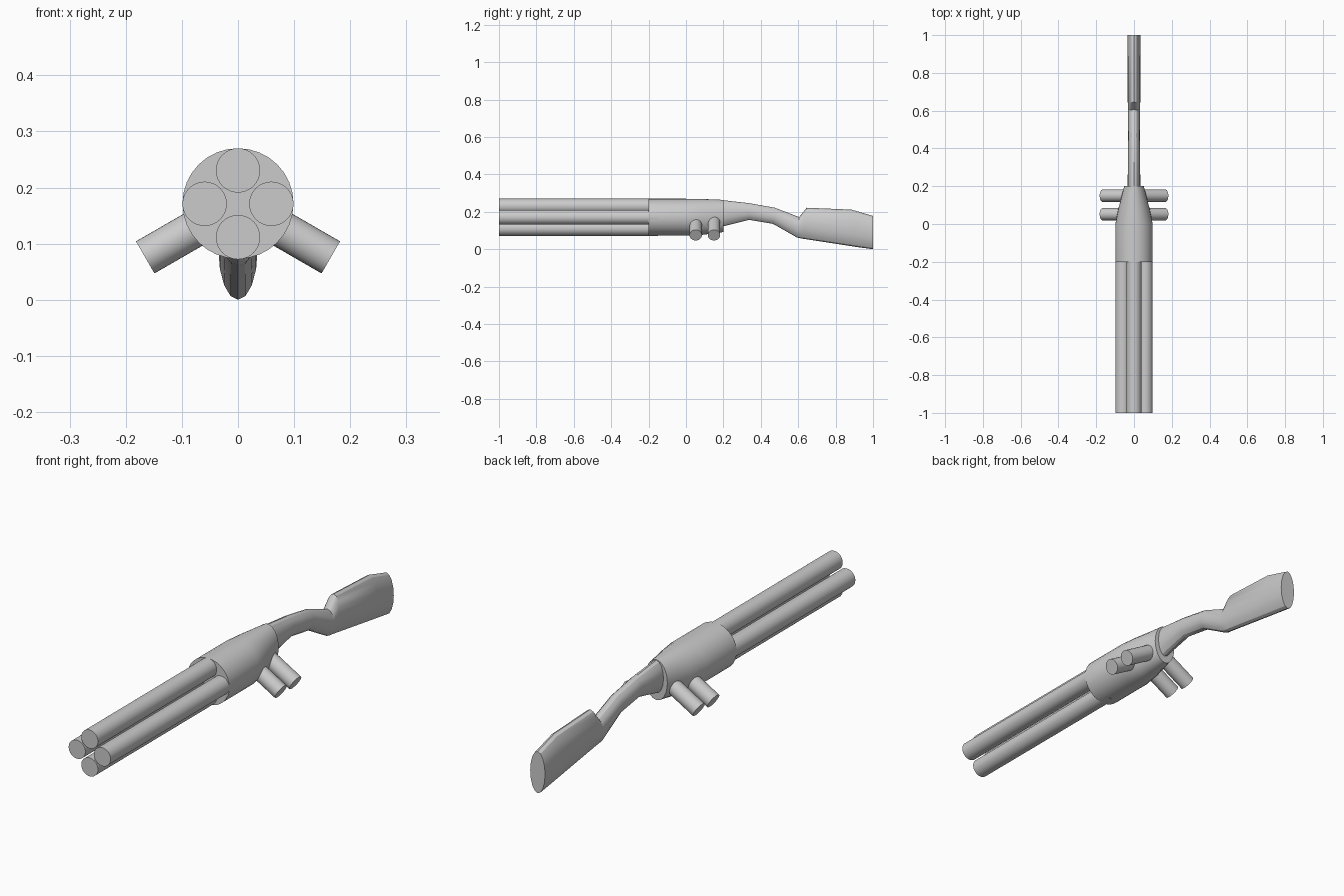
import bpy, bmesh
from math import cos, sin, pi, radians
from mathutils import Vector

if "Cube" in bpy.data.objects:
    bpy.data.objects.remove(bpy.data.objects["Cube"])


def loft(name, sections, sides):
    """Skin elliptical rings: (y_top, z_top, y_bottom, z_bottom, half_width)."""
    bm = bmesh.new()
    rings = []
    for yt, zt, yb, zb, w in sections:
        ring = []
        for i in range(sides):
            a = 2 * pi * i / sides
            t = (1 + cos(a)) / 2
            ring.append(bm.verts.new((w * sin(a), yb + (yt - yb) * t, zb + (zt - zb) * t)))
        rings.append(ring)
    for r, s in zip(rings, rings[1:]):
        for i in range(sides):
            j = (i + 1) % sides
            bm.faces.new((r[i], r[j], s[j], s[i]))
    bm.faces.new(rings[0])
    bm.faces.new(rings[-1])
    bmesh.ops.recalc_face_normals(bm, faces=bm.faces)
    mesh = bpy.data.meshes.new(name)
    bm.to_mesh(mesh)
    bm.free()
    obj = bpy.data.objects.new(name, mesh)
    bpy.context.collection.objects.link(obj)
    smooth(obj)
    return obj


def smooth(obj):
    bpy.ops.object.select_all(action='DESELECT')
    obj.select_set(True)
    bpy.context.view_layer.objects.active = obj
    bpy.ops.object.shade_smooth_by_angle(angle=radians(25))


def rod(name, start, end, radius):
    """Cylinder between two points."""
    start, end = Vector(start), Vector(end)
    axis = end - start
    bpy.ops.mesh.primitive_cylinder_add(
        vertices=32, radius=radius, depth=axis.length, location=(start + end) / 2,
        rotation=axis.to_track_quat('Z', 'Y').to_euler())
    obj = bpy.context.object
    obj.name = name
    smooth(obj)


CZ = 0.171  # height of the barrel cluster's axis

# Four barrels around the axis
for k in range(4):
    x, z = 0.0595 * cos(k * pi / 2), CZ + 0.0595 * sin(k * pi / 2)
    rod(f"barrel_{k + 1}", (x, -1, z), (x, -0.15, z), 0.0395)

# Receiver: round in front, narrowing to a tall oval at the back
loft("receiver", [
    (-0.2, 0.27, -0.2, 0.073, 0.099),
    (0.0, 0.27, 0.0, 0.073, 0.099),
    (0.08, 0.269, 0.08, 0.076, 0.083),
    (0.2, 0.264, 0.2, 0.092, 0.052),
], 32)

# Stock: wrist dropping down, then the raised comb and butt
loft("stock", [
    (0.17, 0.264, 0.17, 0.118, 0.034),
    (0.2, 0.262, 0.2, 0.123, 0.034),
    (0.34, 0.246, 0.337, 0.157, 0.032),
    (0.475, 0.222, 0.465, 0.136, 0.031),
    (0.605, 0.172, 0.595, 0.062, 0.033),
    (0.645, 0.222, 0.62, 0.057, 0.033),
    (0.885, 0.212, 0.92, 0.011, 0.035),
    (1.0, 0.178, 1.0, 0.0, 0.035),
], 16)

# Paired side grips angled 30 degrees downward
c, s = cos(radians(30)), sin(radians(30))
for side, label in ((-1, "left"), (1, "right")):
    for n, y in enumerate((0.052, 0.15)):
        rod(f"{label}_grip_{n + 1}",
            (side * 0.02 * c, y, CZ - 0.02 * s),
            (side * 0.191 * c, y, CZ - 0.191 * s), 0.033)
